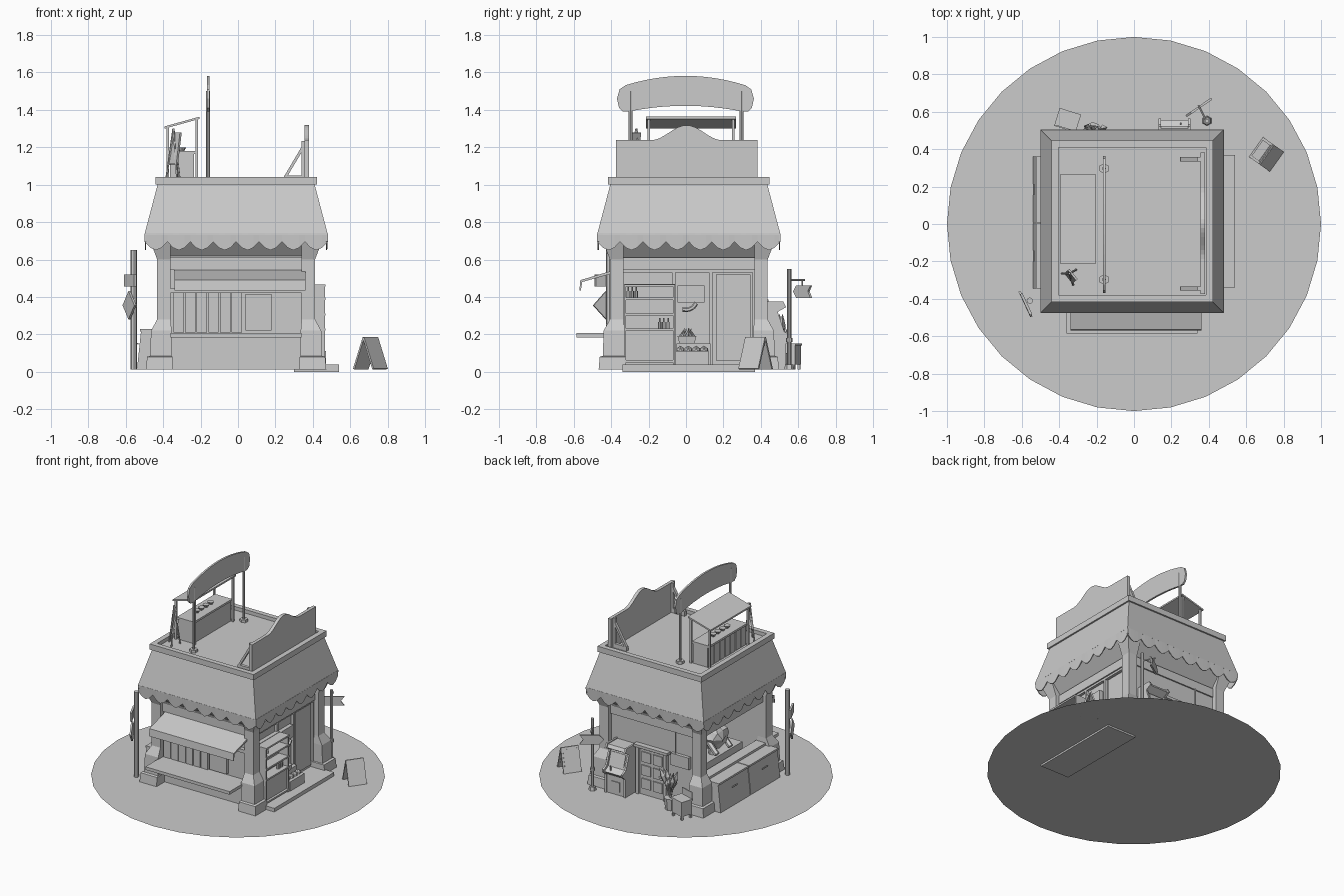
import bpy, bmesh, math, random
from mathutils import Vector, Matrix

if "Cube" in bpy.data.objects:
    bpy.data.objects.remove(bpy.data.objects["Cube"])
random.seed(4)
CX, CY = -0.01, 0.015          # building centre
pi = math.pi


def finish(name, bm, mat=None):
    bmesh.ops.recalc_face_normals(bm, faces=bm.faces)
    me = bpy.data.meshes.new(name)
    bm.to_mesh(me)
    bm.free()
    ob = bpy.data.objects.new(name, me)
    bpy.context.collection.objects.link(ob)
    if mat:
        ob.matrix_world = mat
    return ob


def box(name, x, y, z, mat=None):
    bm = bmesh.new()
    s = Matrix.Diagonal((x[1]-x[0], y[1]-y[0], z[1]-z[0], 1))
    t = Matrix.Translation(((x[0]+x[1])/2, (y[0]+y[1])/2, (z[0]+z[1])/2))
    bmesh.ops.create_cube(bm, size=1, matrix=t @ s)
    return finish(name, bm, mat)


def rod(name, a, b, r, n=8, r2=None):
    a, b = Vector(a), Vector(b)
    bm = bmesh.new()
    q = (b-a).to_track_quat('Z', 'Y').to_matrix().to_4x4()
    bmesh.ops.create_cone(bm, cap_ends=True, segments=n, radius1=r, radius2=r if r2 is None else r2,
                          depth=(b-a).length, matrix=Matrix.Translation((a+b)/2) @ q)
    return finish(name, bm)


def prism(name, pts, y0, y1, mat=None):
    """Outline in local x/z, extruded along local y."""
    bm = bmesh.new()
    f = bm.faces.new([bm.verts.new((u, y0, v)) for u, v in pts])
    g = bmesh.ops.extrude_face_region(bm, geom=[f])['geom']
    bmesh.ops.translate(bm, vec=(0, y1-y0, 0), verts=[e for e in g if isinstance(e, bmesh.types.BMVert)])
    return finish(name, bm, mat)


def loft(name, rings, mat=None, caps=True):
    bm = bmesh.new()
    vs = [[bm.verts.new(p) for p in r] for r in rings]
    for a, b in zip(vs, vs[1:]):
        for i in range(len(a)):
            j = (i+1) % len(a)
            bm.faces.new((a[i], a[j], b[j], b[i]))
    if caps:
        bm.faces.new(vs[0])
        bm.faces.new(vs[-1])
    return finish(name, bm, mat)


def at(x, y, z=0, rz=0, rx=0):
    return Matrix.Translation((x, y, z)) @ Matrix.Rotation(rz, 4, 'Z') @ Matrix.Rotation(rx, 4, 'X')


def square(h, z):
    return [(CX-h, CY-h, z), (CX+h, CY-h, z), (CX+h, CY+h, z), (CX-h, CY+h, z)]


# Ground disc
bm = bmesh.new()
bmesh.ops.create_circle(bm, cap_ends=True, segments=32, radius=1, matrix=at(0, 0, 0.013))
finish("ground_disc", bm)

# Corner pillars
for sx in (1, -1):
    for sy in (1, -1):
        rings = []
        for z, o, i in ((.013, .482, .34), (.08, .476, .34), (.085, .46, .345), (.22, .455, .345),
                        (.28, .422, .35), (.6, .422, .35), (.74, .475, .35)):
            rings.append([(sx*a, sy*b, z) for a, b in ((i, i), (o, i), (o, o), (i, o))])
        loft("corner_pillar", rings, at(CX, CY))

# Roof: slanted awning, rim, sunken roof deck, cove underneath
loft("awning_and_rim", [square(h, z) for h, z in ((.37, .6), (.455, .70), (.48, .735), (.49, .735), (.42, 1.0),
                                                (.432, 1.0), (.432, 1.042), (.395, 1.042), (.395, 1.015))])
# Scalloped valance on four sides
N, P = 32, 8
for k in range(4):
    bm = bmesh.new()
    top, low = [], []
    for i in range(N+1):
        u = -.49 + .98*i/N
        d = abs(math.sin(pi*P*i/N))
        top.append(bm.verts.new((u, -.49, .74)))
        low.append(bm.verts.new((u, -.487, .695 - .045*d)))
    for i in range(N):
        bm.faces.new((top[i], top[i+1], low[i+1], low[i]))
    ob = finish("scalloped_valance", bm, at(CX, CY, 0, k*pi/2))
    m = ob.modifiers.new("thick", 'SOLIDIFY')
    m.thickness = .006

# Walls, floor, and header beams
box("floor", (-.4, .38), (-.37, .4), (.013, .03))
box("front_wall", (-.38, .36), (-.37, -.34), (.013, .62))
box("back_wall", (-.38, .36), (.37, .4), (.013, .62))
box("right_wall", (.33, .355), (-.36, .39), (.013, .62))
box("left_low_wall", (-.40, -.36), (-.36, .39), (.013, .23))
box("left_sill", (-.43, -.35), (-.34, .37), (.225, .245))
for k in range(4):
    box("header_beam", (-.36, .36), (-.395, -.36), (.545, .61), at(CX, CY, 0, k*pi/2))

# Front service hatch: panels, awning, counter shelf
for i in range(6):
    x = -.345 + i*.062
    box("hatch_slat", (x, x+.056), (-.39, -.36), (.21, .42))
box("menu_board", (.04, .18), (-.395, -.36), (.22, .415))
box("hatch_frame_top", (-.36, .34), (-.40, -.36), (.42, .445))
box("front_counter", (-.36, .34), (-.585, -.36), (.183, .206))
prism("front_hatch_awning", [(-.38, .545), (-.565, .49), (-.57, .435), (-.562, .435), (-.555, .48), (-.38, .53)],
      -.34, .36, Matrix(((0, 1, 0, 0), (1, 0, 0, 0), (0, 0, 1, 0), (0, 0, 0, 1))))

# Right entrance: step, door panels, frames
box("entrance_step", (.3, .54), (-.34, .37), (0, .04))
for y in (-.345, -.065, .132, .365):
    box("door_post", (.35, .375), (y-.009, y+.009), (.03, .55))
box("door_rail", (.35, .375), (-.345, .365), (.53, .55))
box("sliding_door", (.35, .365), (.16, .345), (.06, .52))
box("hanging_plaque", (.36, .39), (-.045, .1), (.37, .46))
# Display shelf with bottles
for y in (-.332, -.07):
    box("shelf_side", (.36, .465), (y, y+.012), (.04, .465))
box("shelf_back", (.36, .39), (-.33, -.06), (.04, .47))
for z in (.05, .22, .30, .385, .455):
    box("shelf_board", (.37, .468), (-.332, -.058), (z, z+.012))
box("shelf_lower_front", (.37, .45), (-.325, -.065), (.05, .22))
for z, ys in ((.232, (-.14, -.118, -.096)), (.397, (-.31, -.288, -.266))):
    for y in ys:
        rod("bottle", (.43, y, z), (.43, y, z+.035), .009, 6)
        rod("bottle_neck", (.43, y, z+.035), (.43, y, z+.055), .004, 6)
# Produce crates
box("low_crate", (.38, .47), (-.055, .12), (.04, .11))
for i in range(4):
    bm = bmesh.new()
    bmesh.ops.create_icosphere(bm, subdivisions=1, radius=.024, matrix=at(.43, -.03+i*.042, .115))
    finish("produce", bm)
box("high_crate_stand", (.36, .40), (-.05, .13), (.04, .15))
loft("planter", [[(.385+a*s, .005+b*s, z) for a, b in ((-.03, -.05), (.03, -.05), (.03, .05), (-.03, .05))]
                 for s, z in ((.8, .15), (1, .19))])
for i in range(9):
    a = random.uniform(0, 6.28)
    y = -.03 + i*.009
    rod("planter_leaf", (.385, y, .18), (.385+.03*math.cos(a), y+.025*math.sin(a), .235), .011, 4, 0)
for i in range(3):
    a, b = -1.9+i*.5, -1.4+i*.5
    rod("curved_hook", (.40, .0+.06*math.cos(a), .39+.06*math.sin(a)), (.40, .06*math.cos(b), .39+.06*math.sin(b)), .012, 6)

# Left side chests and display seen through the open window
swap = None
for y0, y1 in ((-.345, .002), (.008, .36)):
    prism("left_chest", [(-.39, .013), (-.54, .013), (-.518, .222), (-.39, .222)], y0, y1)
    box("chest_lid", (-.525, -.40), (y0, y1), (.214, .228))
    rod("chest_handle", (-.535, (y0+y1)/2-.03, .15), (-.535, (y0+y1)/2+.03, .15), .005, 6)
bm = bmesh.new()
bmesh.ops.create_icosphere(bm, subdivisions=2, radius=.11)
for v in bm.verts:
    v.co *= random.uniform(.75, 1.1)
finish("crumpled_display", bm, at(-.27, .07, .42))
rod("display_stand", (-.27, .07, .03), (-.27, .07, .36), .03, 8)
box("inner_counter", (-.33, -.2), (-.2, .25), (.03, .28))
for y in (-.02, .14):
    rod("display_arm", (-.28, y, .4), (-.37, y+.02, .33), .02, 6)

# Back door with planks
box("back_door", (-.11, .09), (.39, .415), (.013, .35))
for x in (-.135, .095):
    box("back_door_jamb", (x, x+.022), (.39, .43), (.013, .37))
box("back_door_lintel", (-.15, .13), (.39, .44), (.365, .385))
for z in (.06, .16, .26):
    for x in (-.095, .0):
        box("door_panel", (x, x+.075), (.41, .423), (z, z+.075))
rod("door_knob", (-.09, .41, .19), (-.09, .44, .19), .01, 8)
box("back_plaque", (-.32, -.17), (.40, .425), (.30, .39))
rod("plaque_cable", (-.2, .41, .39), (-.2, .41, .55), .004, 5)

# Arcade cabinet
turn = Matrix(((0, 1, 0, 0), (1, 0, 0, 0), (0, 0, 1, 0), (0, 0, 0, 1)))
side = [(.40, .013), (.535, .013), (.535, .15), (.565, .175), (.565, .195), (.525, .215), (.49, .32),
        (.535, .345), (.52, .375), (.40, .375)]
for x in (.13, .288):
    prism("arcade_side", side, x, x+.014, turn)
core = [(.40, .013), (.525, .013), (.525, .15), (.555, .178), (.51, .205), (.475, .315), (.525, .345), (.51, .368), (.40, .368)]
prism("arcade_body", core, .143, .289, turn)
box("arcade_screen", (-.055, .055), (0, .008), (-.04, .045), at(.216, .49, .262, 0, math.radians(17)))
rod("arcade_stick", (.25, .535, .185), (.25, .54, .225), .005, 6)
box("arcade_coin_door", (.18, .25), (.52, .531), (.04, .11))

# Potted plant and side crate at the back corner
rod("plant_pot", (-.22, .5, .013), (-.22, .5, .1), .035, 8, .045)
for i in range(11):
    a = i*2.4
    r = .03 + .045*(i % 3)/2
    d = Vector((math.cos(a)*r, math.sin(a)*r*.6, .2-.02*(i % 4)))
    p = Vector((-.22, .5, .09))
    rod("plant_stem", p, p+d*.6, .004, 4)
    rod("plant_leaf", p+d*.5, p+d*.8, .004, 4, .02)
    rod("plant_leaf_tip", p+d*.8, p+d*1.1, .02, 4, 0)
M = at(-.355, .555, 0, -.3)
box("side_crate", (-.055, .055), (-.045, .045), (.04, .145), M)
box("side_crate_lid", (-.06, .06), (-.05, .05), (.14, .152), M)
box("side_crate_back", (-.055, .055), (-.05, -.042), (.15, .2), M)
for x in (-.047, .047):
    for y in (-.037, .037):
        box("crate_leg", (x-.007, x+.007), (y-.007, y+.007), (.013, .045), M)

# Back signpost with hanging arrow
rod("signpost", (.39, .552, .013), (.39, .552, .55), .011, 8)
rod("signpost_base", (.39, .552, .013), (.39, .552, .04), .027, 6, .022)
rod("signpost_collar", (.39, .552, .16), (.39, .552, .18), .017, 8)
rod("signpost_arm", (.39, .545, .49), (.345, .635, .49), .006, 6)
prism("arrow_board", [(-.085, .395), (.05, .395), (.08, .43), (.05, .462), (-.085, .462), (-.06, .43)],
      -.006, .006, at(.345, .622, 0, .6+pi))
rod("arrow_hanger", (.345, .622, .46), (.345, .622, .49), .004, 5)

# Left front signpost
rod("left_pole", (-.557, -.41, .013), (-.557, -.41, .652), .017, 8)
D = at(-.575, -.425, 0, math.radians(-65))
prism("diamond_board", [(-.075, .355), (0, .28), (.075, .355), (0, .432)], -.012, .0, D)
box("small_board", (-.06, .065), (-.01, .004), (.455, .52), D)

# Folding pavement sign
for s in (1, -1):
    M = at(.708, .372, 0, math.radians(54.5)) @ Matrix.Translation((0, 0, .183)) @ Matrix.Rotation(s*.36, 4, 'X')
    box("pavement_sign_panel", (-.065, .065), (-.005, .005), (-.18, 0), M)
    box("pavement_sign_face", (-.052, .052), (-.008*s, 0) if s < 0 else (-.0, .008), (-.15, -.015), M)

# Roof signboard wall with hump, and braces
hump = [(.19*i/8, 1.238+.04*(1+math.cos(pi*i/8))) for i in range(8, -9, -1)]
prism("parapet_board", [(-.378, 1.01), (.38, 1.01), (.38, 1.238)] + hump + [(-.378, 1.238)], -.012, .012, at(.368, .003, 0, pi/2))
for y in (-.355, .335):
    prism("board_brace", [(.245, 1.042), (.262, 1.042), (.356, 1.2), (.356, 1.23)], y, y+.022)
    box("brace_foot", (.245, .36), (y, y+.022), (1.015, 1.048))
    box("brace_upright", (.34, .358), (y, y+.022), (1.015, 1.235))

# Arched roof sign on two poles
arc = lambda w, z0, h: [(w*i/6, z0+h*(1-(i/6)**2)) for i in range(-6, 7)]
outline = arc(.32, 1.532, .05) + [(.352, 1.51), (.366, 1.46), (.355, 1.41), (.335, 1.392)] \
    + arc(.3, 1.392, .03)[::-1] + [(-.335, 1.392), (-.355, 1.41), (-.366, 1.46), (-.352, 1.51)]
prism("arched_sign", outline, -.007, .007, at(-.16, -.003, 0, pi/2))
for y in (-.297, .297):
    rod("sign_pole", (-.16, y, 1.015), (-.16, y, 1.5), .01, 8)
    rod("sign_pole_foot", (-.16, y, 1.015), (-.16, y, 1.035), .028, 6)

# Rooftop bar with slanted canopy
prism("bar_canopy", [(-.392, 1.30), (-.205, 1.352), (-.205, 1.364), (-.392, 1.312)], -.215, .268)
for y in (-.2, .253):
    for x, z in ((-.22, 1.35), (-.375, 1.305)):
        box("bar_post", (x-.007, x+.007), (y-.007, y+.007), (1.015, z))
box("bar_counter", (-.355, -.235), (-.195, .25), (1.015, 1.165))
box("bar_top", (-.37, -.228), (-.2, .255), (1.165, 1.18))
for i in range(7):
    y = -.19 + i*.063
    box("bar_plank", (-.364, -.35), (y, y+.055), (1.02, 1.16))
for i in range(4):
    rod("bar_bowl", (-.3, -.06+i*.055, 1.18), (-.3, -.06+i*.055, 1.2), .012, 8, .024)

# Rooftop easel
E = at(-.345, -.275, 0, -.3)
box("easel_board", (-.035, .035), (-.006, .006), (-.02, .15), at(-.345, -.285, 1.13, -.9, -.15))
for p in ((-.385, -.265), (-.325, -.325), (-.31, -.245)):
    rod("easel_leg", (p[0], p[1], 1.015), (-.345, -.265, 1.3), .006, 5)
